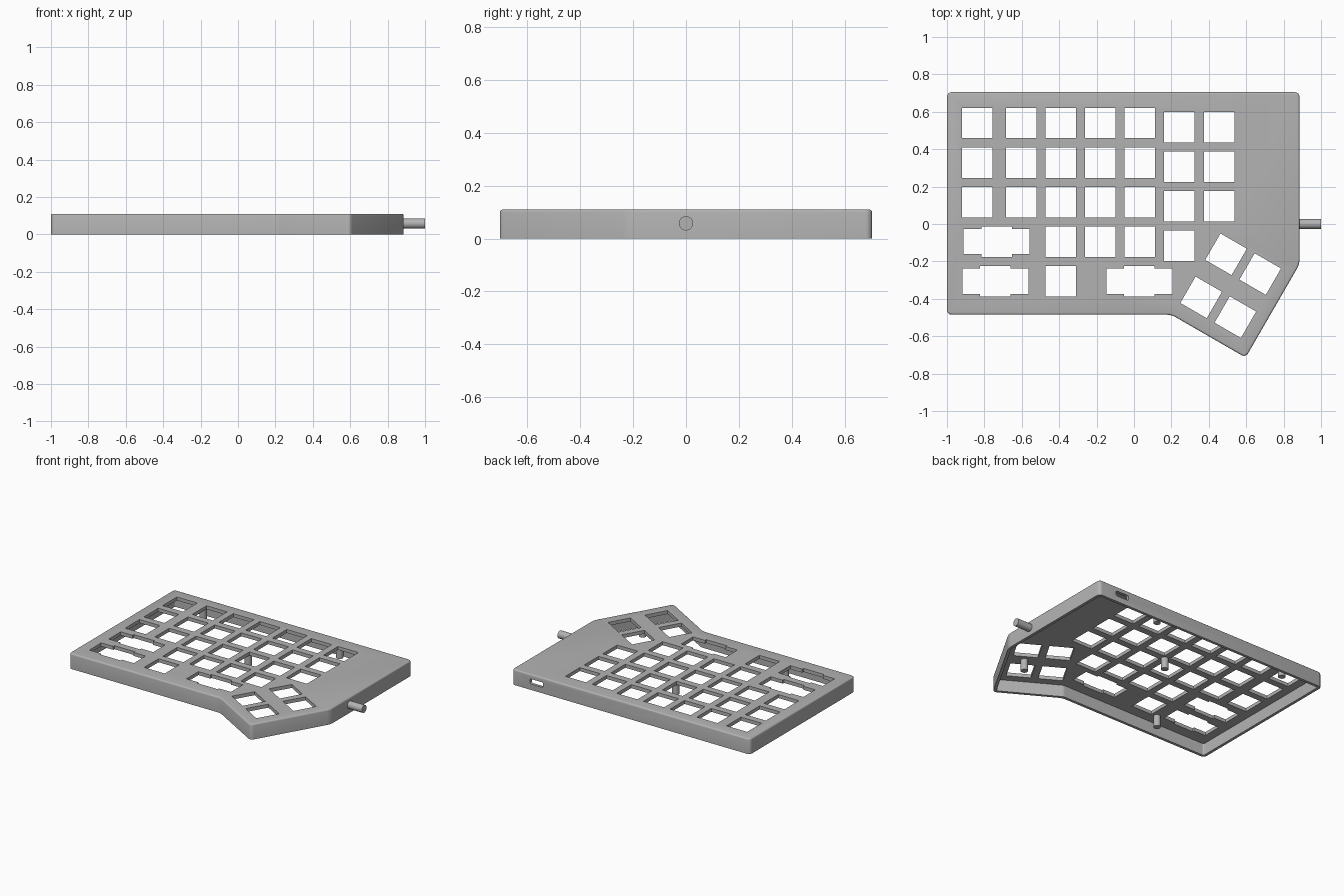
import bpy, bmesh, math
from mathutils import Vector, Matrix

if "Cube" in bpy.data.objects:
    bpy.data.objects.remove(bpy.data.objects["Cube"], do_unlink=True)

HEIGHT, PLATE, WALL, KEY = 0.11, 0.025, 0.02, 0.163
grey = bpy.data.materials.new("plain grey")
grey.use_nodes = True
color = (0.45, 0.45, 0.45, 1)
grey.diffuse_color = color
grey.node_tree.nodes["Principled BSDF"].inputs["Base Color"].default_value = color


def make_object(name, bm):
    bmesh.ops.recalc_face_normals(bm, faces=bm.faces)
    mesh = bpy.data.meshes.new(name)
    bm.to_mesh(mesh)
    bm.free()
    mesh.materials.append(grey)
    obj = bpy.data.objects.new(name, mesh)
    bpy.context.collection.objects.link(obj)
    return obj


def add_prism(bm, points, z0, z1):
    face = bm.faces.new([bm.verts.new((p[0], p[1], z0)) for p in points])
    out = bmesh.ops.extrude_face_region(bm, geom=[face])
    bmesh.ops.translate(bm, vec=(0, 0, z1 - z0),
                        verts=[v for v in out["geom"] if isinstance(v, bmesh.types.BMVert)])


def inset(points, d):
    """Offset a counter-clockwise outline inwards with mitred corners."""
    result = []
    for i, p in enumerate(points):
        a = (p - points[i - 1]).normalized()
        b = (points[(i + 1) % len(points)] - p).normalized()
        na, nb = Vector((-a.y, a.x)), Vector((-b.y, b.x))
        result.append(p + (na + nb) * d / (1 + na.dot(nb)))
    return result


def round_corners(bm, radius):
    upright = [e for e in bm.edges if abs(e.verts[0].co.z - e.verts[1].co.z) > 0.01]
    bmesh.ops.bevel(bm, geom=upright, offset=radius, segments=5, profile=0.5, affect='EDGES')


def cut(target, cutter):
    cutter.hide_render = True
    mod = target.modifiers.new("cut", 'BOOLEAN')
    mod.operation, mod.solver, mod.object = 'DIFFERENCE', 'EXACT', cutter
    bpy.context.view_layer.objects.active = target
    bpy.ops.object.modifier_apply(modifier=mod.name)
    bpy.data.objects.remove(cutter, do_unlink=True)


def add_cylinder(name, radius, length, matrix):
    bm = bmesh.new()
    bmesh.ops.create_cone(bm, cap_ends=True, segments=32, radius1=radius, radius2=radius,
                          depth=length, matrix=matrix)
    return make_object(name, bm)


# Case shell: rounded outline with a soft top edge
outline = [Vector(p) for p in ((-1, 0.705), (-1, -0.485), (0.2, -0.485),
                               (0.597, -0.714), (0.885, -0.215), (0.885, 0.705))]
bm = bmesh.new()
add_prism(bm, outline, 0, HEIGHT)
round_corners(bm, 0.025)
rim = [e for e in bm.edges if all(v.co.z > HEIGHT - 0.001 for v in e.verts)]
bmesh.ops.bevel(bm, geom=rim, offset=0.01, segments=3, profile=0.5, affect='EDGES')
case = make_object("case", bm)

# Open underside
bm = bmesh.new()
add_prism(bm, inset(outline, WALL), -0.05, HEIGHT - PLATE)
round_corners(bm, 0.01)
cut(case, make_object("cavity_cutter", bm))

# Key openings: main grid, staggered inner columns, tilted thumb cluster
rows = [0.54 - 0.2115 * i for i in range(5)]
columns = [-0.838, -0.603, -0.391, -0.18, 0.032, 0.243, 0.455]
row_count = [3, 3, 5, 4, 4, 4, 3]
keys = []
for c, (x, n) in enumerate(zip(columns, row_count)):
    drop = 0.023 if c > 4 else 0
    keys += [(x, y - drop, 0) for y in rows[:n]]
tilt = math.radians(-30)
for i in (-1, 1):
    for j in (-1, 1):
        offset = Matrix.Rotation(tilt, 2) @ Vector((i * 0.1055, j * 0.133))
        keys.append((0.517 + offset.x, -0.33 + offset.y, tilt))

bm = bmesh.new()
h = KEY / 2
for x, y, angle in keys:
    turn = Matrix.Rotation(angle, 2)
    square = [turn @ Vector(p) + Vector((x, y)) for p in ((-h, -h), (h, -h), (h, h), (-h, h))]
    add_prism(bm, square, 0.05, 0.2)

# Wide key openings with lower side wings
w, low, high = 0.176, -0.067, 0.068
wide = [(-w, low), (-h, low), (-h, -h), (h, -h), (h, low), (w, low),
        (w, high), (h, high), (h, h), (-h, h), (-h, high), (-w, high)]
for x, y in ((-0.735, rows[3]), (-0.741, rows[4]), (0.029, rows[4])):
    add_prism(bm, [(x + p[0], y + p[1]) for p in wide], 0.05, 0.2)
cut(case, make_object("key_cutter", bm))

# Port slot in the back wall
bm = bmesh.new()
bmesh.ops.create_cube(bm, size=1, matrix=Matrix.Translation((0.69, 0.7, 0.06))
                      @ Matrix.Diagonal((0.105, 0.1, 0.036, 1)))
along_y = [e for e in bm.edges if abs(e.verts[0].co.y - e.verts[1].co.y) > 0.05]
bmesh.ops.bevel(bm, geom=along_y, offset=0.01, segments=4, profile=0.5, affect='EDGES')
cut(case, make_object("port_cutter", bm))

# Standoffs under the plate
parts = [case]
for x, y in ((0.35, 0.65), (-0.074, 0.222), (-0.72, 0.635), (-0.518, -0.385), (0.61, -0.38)):
    parts.append(add_cylinder("standoff", 0.024, 0.085, Matrix.Translation((x, y, 0.0475))))

# Side connector
parts.append(add_cylinder("side_connector", 0.027, 0.13, Matrix.Translation((0.935, 0, 0.058))
                          @ Matrix.Rotation(math.pi / 2, 4, 'Y')))

for obj in bpy.context.selected_objects:
    obj.select_set(False)
for obj in parts:
    obj.select_set(True)
bpy.context.view_layer.objects.active = case
bpy.ops.object.shade_smooth_by_angle(angle=math.radians(35))
